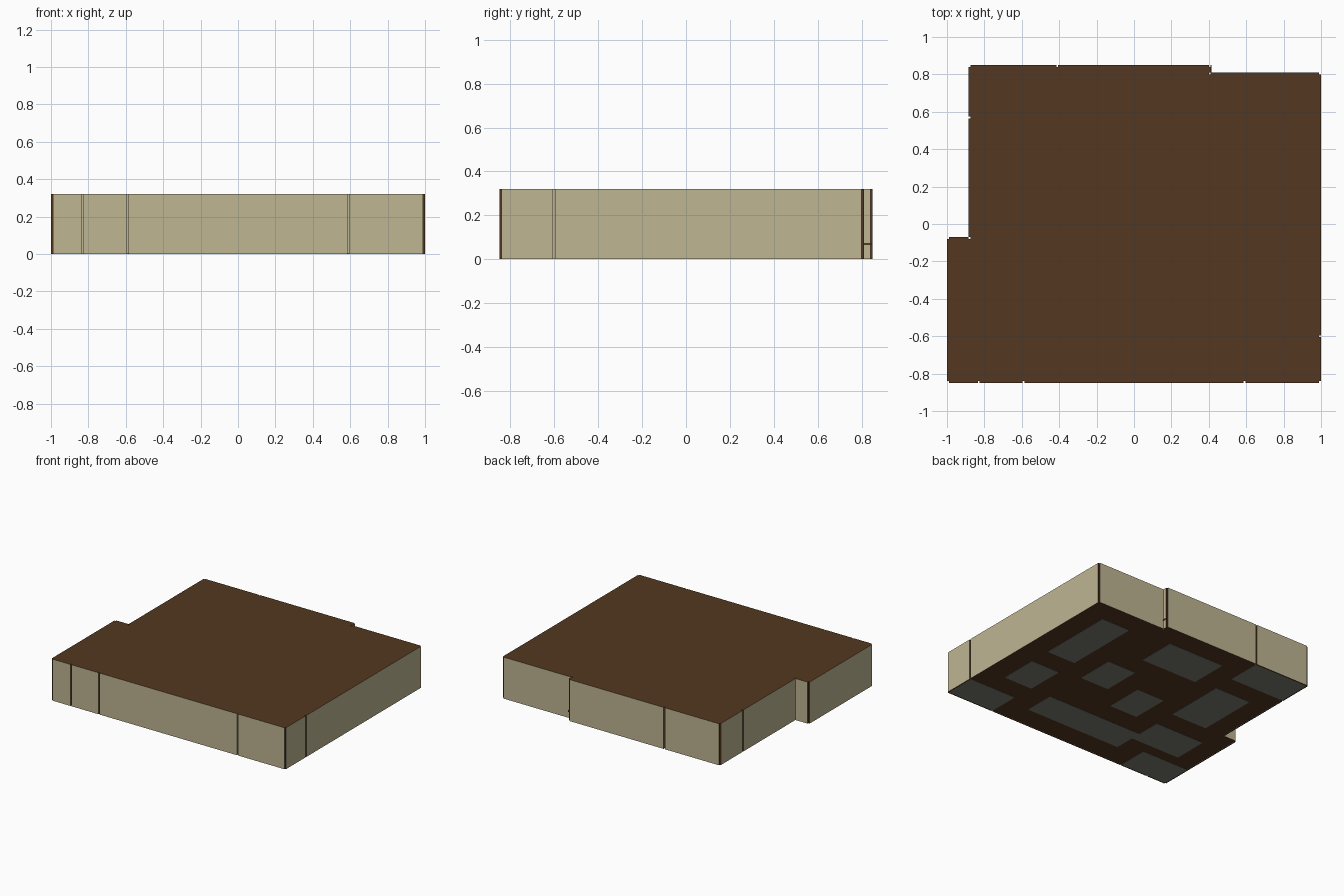
import bpy, bmesh
from mathutils import Vector

if "Cube" in bpy.data.objects:
    bpy.data.objects.remove(bpy.data.objects["Cube"])

H = 0.32      # wall height
T = 0.01      # wall thickness


def material(name, rgb):
    m = bpy.data.materials.new(name)
    m.diffuse_color = (*rgb, 1)
    m.use_nodes = True
    m.node_tree.nodes["Principled BSDF"].inputs["Base Color"].default_value = m.diffuse_color
    return m


TAN = material("tan_wall", (0.52, 0.465, 0.29))
BROWN = material("dark_brown", (0.088, 0.039, 0.014))
GREY = material("grey_floor", (0.20, 0.20, 0.175))


def finish(name, bm, mats, rule=None):
    bmesh.ops.recalc_face_normals(bm, faces=bm.faces[:])
    bm.normal_update()
    if rule:
        for f in bm.faces:
            f.material_index = rule(f.normal)
    me = bpy.data.meshes.new(name)
    bm.to_mesh(me)
    bm.free()
    for m in mats:
        me.materials.append(m)
    ob = bpy.data.objects.new(name, me)
    bpy.context.collection.objects.link(ob)
    return ob


def prism(name, pts, z0, z1, mats, rule=None):
    bm = bmesh.new()
    base = bm.faces.new([bm.verts.new((p[0], p[1], z0)) for p in pts])
    ext = bmesh.ops.extrude_face_region(bm, geom=[base])
    top = [v for v in ext["geom"] if isinstance(v, bmesh.types.BMVert)]
    bmesh.ops.translate(bm, verts=top, vec=(0, 0, z1 - z0))
    return finish(name, bm, mats, rule)


def panel(name, a, b, n, z0=0, z1=H):
    # wall board: tan on both broad faces, brown on every edge
    pts = [a, b, b + n * T, a + n * T]
    return prism(name, pts, z0, z1, [TAN, BROWN],
                 lambda m: 0 if abs(m.x * n.x + m.y * n.y) > 0.9 else 1)


# Building outline, counter-clockwise, with points where wall boards meet
outline = [Vector(p) for p in [
    (-1, -.85), (-.83, -.85), (-.59, -.85), (.59, -.85), (1, -.85), (1, -.6),
    (1, .81), (.41, .81), (.41, .85), (-.41, .85), (-.885, .85), (-.885, .57),
    (-.885, -.07), (-1, -.07)]]
N = len(outline)
dirs = [(outline[(i + 1) % N] - outline[i]).normalized() for i in range(N)]
norms = [Vector((-d.y, d.x)) for d in dirs]


def trim(i):
    # gap left at a joint: full at outer corners, half at straight joints
    c = dirs[i - 1].cross(dirs[i])
    return T if c > 0.5 else 0 if c < -0.5 else T * 0.5


# Outer wall boards
for i in range(N):
    j = (i + 1) % N
    panel("outer_wall", outline[i] + dirs[i] * trim(i),
          outline[j] - dirs[i] * trim(j), norms[i])

# Roof, floor and inner wall lining in one body
inner = []
for i in range(N):
    straight = abs(dirs[i - 1].cross(dirs[i])) < 0.5
    off = norms[i] if straight else norms[i] + norms[i - 1]
    inner.append(outline[i] + off * T)
prism("roof_and_floor", inner, 0.002, H, [TAN, BROWN],
      lambda m: 1 if abs(m.z) > 0.5 else 0)

# Low dark sill on the short step at the back
prism("step_sill", [(.41, .81), (.414, .81), (.414, .849), (.41, .849)],
      .065, .075, [BROWN])

# Rooms (x0, x1, y0, y1): grey floor plates with wall boards around them
rooms = [
    (.59, .99, -.84, -.60), (-.99, -.59, -.84, -.60),
    (-.875, -.41, .575, .84), (.58, .825, .04, .64),
    (.58, .825, -.43, -.13), (.165, .41, -.09, .21),
    (-.24, .24, .38, .68), (-.24, 0, -.26, .04),
    (-.715, -.41, -.07, .41), (-.41, .41, -.67, -.43),
    (-.83, -.41, -.51, -.24)]
for x0, x1, y0, y1 in rooms:
    c = [Vector(p) for p in [(x0, y0), (x1, y0), (x1, y1), (x0, y1)]]
    prism("room_floor", c, 0, 0.004, [GREY])
    for k in range(4):
        d = (c[(k + 1) % 4] - c[k]).normalized()
        panel("room_wall", c[k] + d * T, c[(k + 1) % 4] - d * T,
              Vector((-d.y, d.x)), 0.006, H - 0.006)
